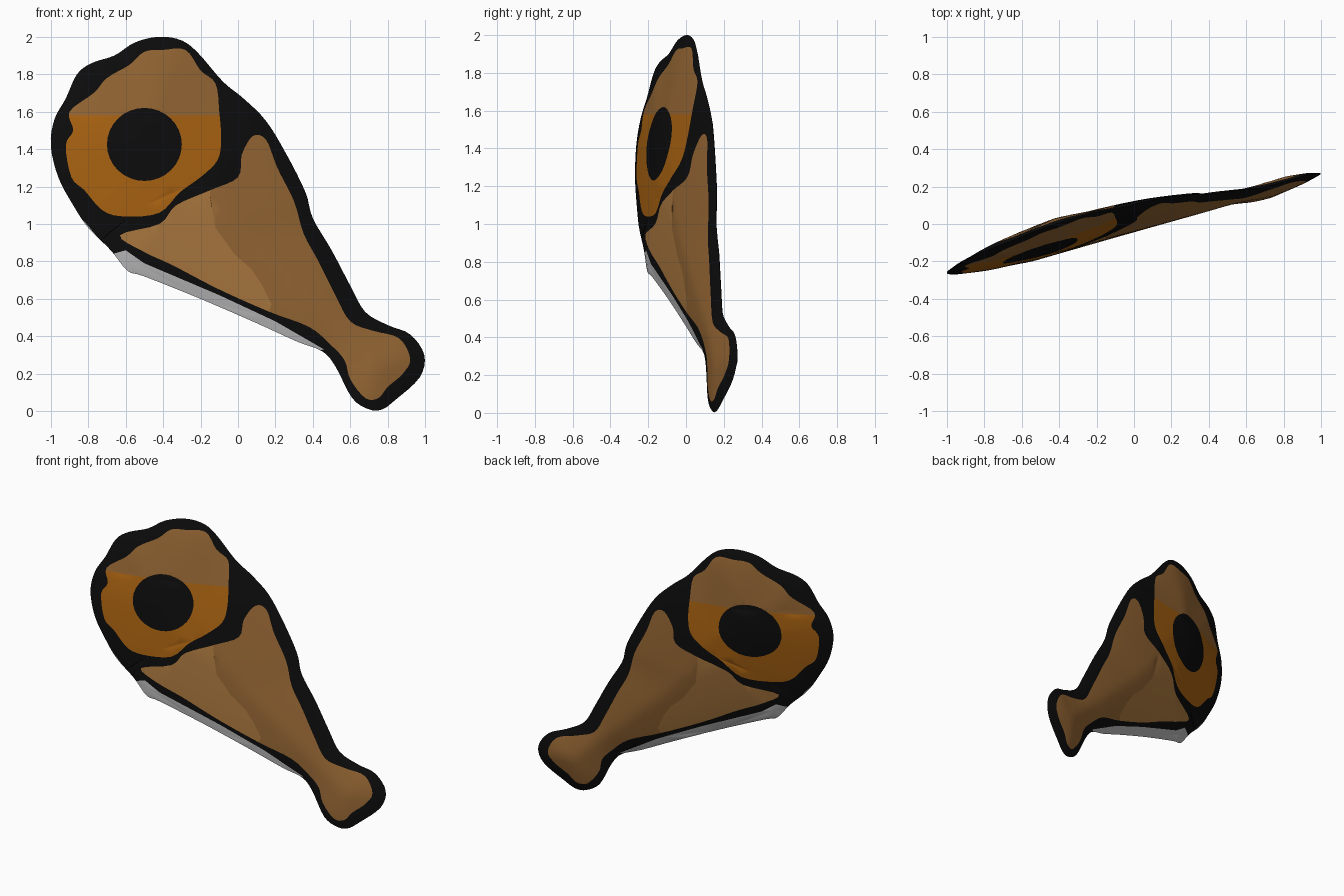
import bpy
import bmesh
import math
from mathutils import Vector
from mathutils.geometry import delaunay_2d_cdt, intersect_point_line

cube = bpy.data.objects.get("Cube")
if cube:
    bpy.data.objects.remove(cube, do_unlink=True)


def make_material(name, colour):
    mat = bpy.data.materials.new(name)
    mat.use_nodes = True
    rgba = (*colour, 1)
    mat.diffuse_color = rgba
    shader = mat.node_tree.nodes["Principled BSDF"]
    shader.inputs["Base Color"].default_value = rgba
    shader.inputs["Roughness"].default_value = 0.9
    return mat


def smooth_loop(points, steps=4):
    """Closed Catmull-Rom curve through the given points."""
    pts = [Vector(p) for p in points]
    n = len(pts)
    out = []
    for i in range(n):
        a, b, c, d = (pts[(i + k - 1) % n] for k in range(4))
        for s in range(steps):
            t = s / steps
            out.append(0.5 * (2 * b + (c - a) * t
                              + (2 * a - 5 * b + 4 * c - d) * t ** 2
                              + (3 * b - a - 3 * c + d) * t ** 3))
    return out


def inside(p, loop):
    """Even-odd point in polygon test."""
    hit = False
    for i, a in enumerate(loop):
        b = loop[i - 1]
        if (a.y > p.y) != (b.y > p.y):
            if p.x < a.x + (b.x - a.x) * (p.y - a.y) / (b.y - a.y):
                hit = not hit
    return hit


def edge_distance(p, loop):
    best = math.inf
    for i, b in enumerate(loop):
        a = loop[i - 1]
        if (b - a).length < 1e-6:
            continue
        t = intersect_point_line(p, a, b)[1]
        best = min(best, (p - a.lerp(b, min(max(t, 0), 1))).length)
    return best


# Silhouette of the whole leg, seen from the front (x, z)
outline = smooth_loop([
    (-.42, 2), (-.3, 1.98), (-.21, 1.91), (-.08, 1.76), (.03, 1.67), (.15, 1.55),
    (.26, 1.37), (.36, 1.17), (.4, 1.03), (.5, .86), (.6, .67), (.68, .53),
    (.8, .46), (.92, .41), (.995, .3), (.97, .18), (.84, .06), (.77, .01),
    (.7, .01), (.61, .07), (.52, .24), (.45, .32), (.32, .37), (.1, .47),
    (-.2, .6), (-.5, .72), (-.59, .75), (-.68, .86), (-.8, .98), (-.88, 1.1),
    (-.96, 1.25), (-1, 1.42), (-.98, 1.56), (-.92, 1.67), (-.86, 1.8),
    (-.78, 1.86), (-.66, 1.9), (-.55, 1.97)])

# Cut end of the meat and the round bone in it
cut_end = smooth_loop([
    (-.4, 1.93), (-.28, 1.93), (-.2, 1.82), (-.12, 1.75), (-.1, 1.6),
    (-.09, 1.45), (-.11, 1.34), (-.2, 1.25), (-.31, 1.17), (-.42, 1.06),
    (-.6, 1.04), (-.72, 1.07), (-.82, 1.18), (-.89, 1.25), (-.92, 1.42),
    (-.88, 1.5), (-.9, 1.6), (-.77, 1.7), (-.7, 1.78), (-.58, 1.85), (-.5, 1.92)])
bone = [Vector((-.5 + .2 * math.cos(a), 1.425 + .195 * math.sin(a)))
        for a in (math.tau * i / 32 for i in range(32))]

# Skin panel running down to the foot
skin = smooth_loop([
    (.08, 1.47), (.15, 1.45), (.21, 1.3), (.3, 1.12), (.35, .95), (.43, .8),
    (.52, .62), (.6, .48), (.72, .43), (.86, .39), (.92, .28), (.88, .2),
    (.8, .13), (.75, .07), (.68, .07), (.6, .17), (.57, .27), (.5, .35),
    (.38, .45), (.17, .53), (-.1, .65), (-.35, .78), (-.5, .85), (-.63, .94),
    (-.42, 1), (-.33, 1.1), (-.15, 1.18), (0, 1.25), (.02, 1.37)])

# Lighter patch of the skin, and the pale strip under the belly
patch = [Vector(p) for p in (
    (-.15, 1.25), (-.15, 1.15), (-.12, .98), (-.02, .84), (.07, .76), (.125, .68),
    (.18, .57), (.15, .5), (-.2, .6), (-.75, .9), (-.5, 1.1))]
belly = [Vector(p) for p in (
    (-.9, 1.1), (-.8, .99), (-.71, .88), (-.67, .84), (-.6, .86), (-.5, .79),
    (-.1, .62), (.2, .48), (.46, .33), (.3, .3), (-.6, .6), (-1, 1))]
band_top = 1.58
band = [Vector((-1, band_top)), Vector((0, band_top))]

palette = [
    make_material("black_rim", (.004, .004, .004)),
    make_material("brown_skin", (.32, .142, .036)),
    make_material("tan_patch", (.43, .2, .052)),
    make_material("orange_flesh", (.42, .13, .006)),
    make_material("pale_belly", (.5, .5, .5))]
BLACK, BROWN, TAN, ORANGE, PALE = range(5)


def colour_at(p):
    if inside(p, bone):
        return BLACK
    if inside(p, cut_end):
        return ORANGE if p.y < band_top else BROWN
    if inside(p, skin):
        return TAN if inside(p, patch) else BROWN
    return PALE if inside(p, belly) else BLACK


# Triangulate the silhouette with every colour border as an edge
points, edges = [], []
for loop in (outline, cut_end, bone, skin, patch, belly, band):
    start, n = len(points), len(loop)
    points += loop
    edges += [(start + i, start + (i + 1) % n) for i in range(n)]
step = .045
for i in range(-22, 23):
    for j in range(45):
        p = Vector((i * step + (j % 2) * step / 2, j * step))
        if inside(p, outline) and edge_distance(p, outline) > step / 2:
            points.append(p)
flat_verts, _, flat_faces, *_ = delaunay_2d_cdt(points, edges, [], 0, 1e-5)

# Puff the silhouette into a tilted lens, sharing the rim between both sides
bm = bmesh.new()
front, back = [], []
for p in flat_verts:
    depth = edge_distance(p, outline)
    mid = .335 * p.x + .119 * p.y - .097
    puff = min(depth / .45, 1) ** .7
    v = bm.verts.new((p.x, mid - .06 * puff, p.y))
    front.append(v)
    back.append(v if depth < 1e-4 else bm.verts.new((p.x, mid + .09 * puff, p.y)))

for face in flat_faces:
    centre = sum((flat_verts[i] for i in face), Vector((0, 0))) / len(face)
    if not inside(centre, outline):
        continue
    index = colour_at(centre)
    for ring in ([front[i] for i in face], [back[i] for i in reversed(face)]):
        if bm.faces.get(ring) is None:
            bm.faces.new(ring).material_index = index
bmesh.ops.delete(bm, geom=[v for v in bm.verts if not v.link_faces], context='VERTS')

mesh = bpy.data.meshes.new("meat_leg")
bm.to_mesh(mesh)
bm.free()
for mat in palette:
    mesh.materials.append(mat)
leg = bpy.data.objects.new("meat_leg", mesh)
bpy.context.collection.objects.link(leg)

bpy.context.view_layer.objects.active = leg
leg.select_set(True)
bpy.ops.object.shade_smooth_by_angle(angle=math.radians(50))
